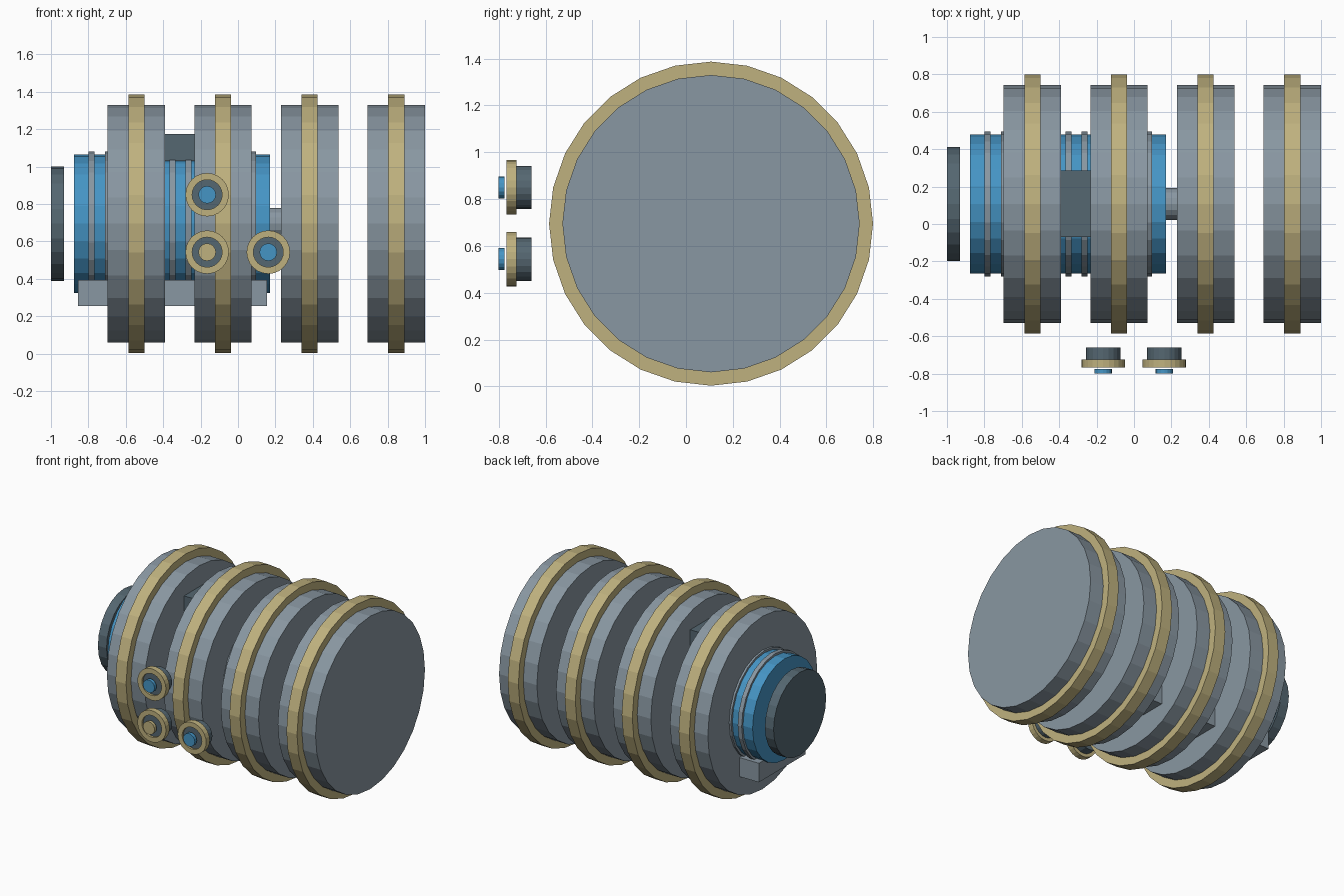
import bpy
import bmesh
from math import radians
from mathutils import Matrix, Vector

if "Cube" in bpy.data.objects:
    bpy.data.objects.remove(bpy.data.objects["Cube"])


def material(name, rgb):
    mat = bpy.data.materials.new(name)
    mat.use_nodes = True
    mat.diffuse_color = (*rgb, 1)
    mat.node_tree.nodes["Principled BSDF"].inputs["Base Color"].default_value = (*rgb, 1)
    return mat


GREY = material("steel grey", (0.25, 0.31, 0.36))
GOLD = material("brass", (0.52, 0.44, 0.21))
BLUE = material("blue", (0.06, 0.30, 0.56))
SLATE = material("dark slate", (0.09, 0.135, 0.165))

# Rotations that turn a z-axis part along x or y
ALONG = {"x": Matrix.Rotation(radians(90), 4, "Y"),
         "y": Matrix.Rotation(radians(-90), 4, "X")}


def finish(name, bm, mat):
    bmesh.ops.recalc_face_normals(bm, faces=bm.faces)
    mesh = bpy.data.meshes.new(name)
    bm.to_mesh(mesh)
    bm.free()
    mesh.materials.append(mat)
    obj = bpy.data.objects.new(name, mesh)
    bpy.context.collection.objects.link(obj)
    return obj


def cylinder(name, centre, radius, width, axis, mat, sides=28):
    bm = bmesh.new()
    bmesh.ops.create_cone(bm, cap_ends=True, segments=sides, radius1=radius,
                          radius2=radius, depth=width,
                          matrix=Matrix.Translation(centre) @ ALONG[axis])
    return finish(name, bm, mat)


def ring(name, centre, outer, inner, width, axis, mat, sides=28):
    """Flat-sided band made by spinning a rectangle."""
    bm = bmesh.new()
    h = width / 2
    verts = [bm.verts.new((r, 0, z)) for r, z in
             ((inner, -h), (outer, -h), (outer, h), (inner, h))]
    edges = [bm.edges.new((verts[i], verts[i - 1])) for i in range(4)]
    bmesh.ops.spin(bm, geom=verts + edges, cent=(0, 0, 0), axis=(0, 0, 1),
                   angle=radians(360), steps=sides)
    bmesh.ops.remove_doubles(bm, verts=bm.verts, dist=0.0001)
    bm.transform(Matrix.Translation(centre) @ ALONG[axis])
    return finish(name, bm, mat)


def box(name, low, high, mat):
    low, high = Vector(low), Vector(high)
    bm = bmesh.new()
    bmesh.ops.create_cube(bm, size=1, matrix=Matrix.Translation((low + high) / 2)
                          @ Matrix.Diagonal((*(high - low), 1)))
    return finish(name, bm, mat)


AXIS_Y, AXIS_Z = 0.107, 0.695


def on_axis(x):
    return (x, AXIS_Y, AXIS_Z)


# Four large wheels with brass bands
for i in range(4):
    x = -0.543 + 0.463 * i
    cylinder(f"wheel_{i + 1}", on_axis(x), 0.635, 0.307, "x", GREY)
    ring(f"wheel_band_{i + 1}", on_axis(x), 0.692, 0.62, 0.086, "x", GOLD)

# Blue core with evenly spaced thin ribs
cylinder("core", on_axis(-0.352), 0.371, 1.047, "x", BLUE, 24)
for i in range(11):
    ring(f"core_rib_{i + 1}", on_axis(-0.782 + 0.0862 * i),
         0.387, 0.36, 0.032, "x", GREY, 24)

# End cap and short drive shaft
cylinder("end_cap", on_axis(-0.965), 0.305, 0.07, "x", SLATE, 24)
cylinder("drive_shaft", on_axis(0.22), 0.085, 0.2, "x", GREY, 16)

# Top block and base rail
box("top_block", (-0.52, -0.07, 1.03), (-0.18, 0.285, 1.175), SLATE)
box("base_rail", (-0.855, -0.165, 0.255), (0.155, 0.375, 0.395), GREY)

# Three control knobs floating in front
knobs = {"upper_knob": (-0.165, 0.85, BLUE),
         "lower_right_knob": (-0.165, 0.543, GOLD),
         "lower_left_knob": (0.162, 0.543, BLUE)}
for name, (x, z, tip) in knobs.items():
    cylinder(name + "_base", (x, -0.705, z), 0.092, 0.09, "y", SLATE, 20)
    ring(name + "_collar", (x, -0.745, z), 0.116, 0.08, 0.042, "y", GOLD, 24)
    cylinder(name + "_tip", (x, -0.788, z), 0.047, 0.024, "y", tip, 16)
